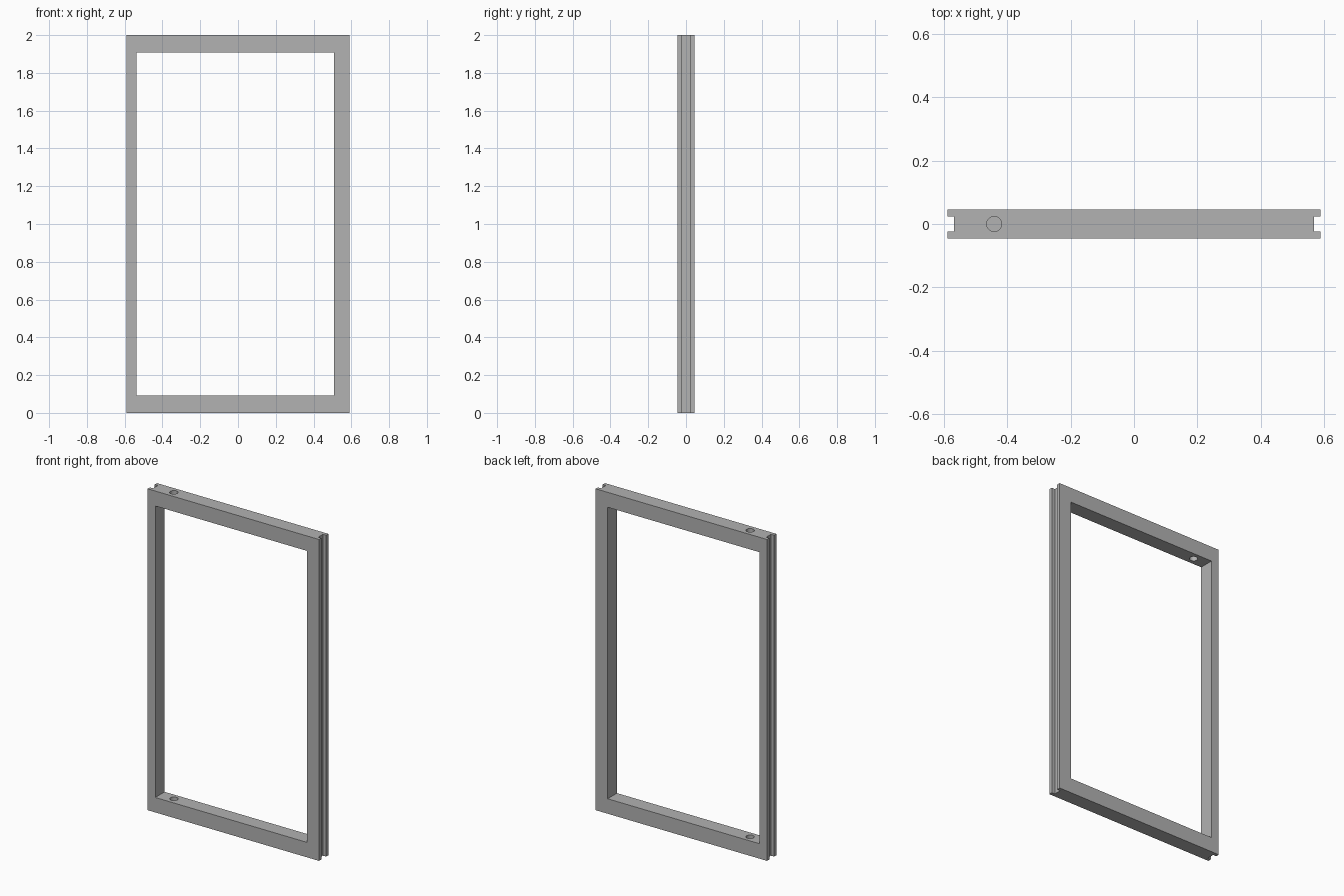
import bpy
import bmesh

if "Cube" in bpy.data.objects:
    bpy.data.objects.remove(bpy.data.objects["Cube"], do_unlink=True)

HALF_W, HALF_D, HEIGHT = 0.59, 0.046, 2.0
GROOVE_HALF, GROOVE_DEPTH = 0.0237, 0.022
OPENING = ((-0.537, 0.507), (0.093, 1.907))   # x range, z range
BORE_X, BORE_FLOOR = -0.442, 0.03

grey = bpy.data.materials.new("plain grey")
grey.use_nodes = True
colour = (0.445, 0.445, 0.445, 1)
grey.diffuse_color = colour
grey.node_tree.nodes["Principled BSDF"].inputs["Base Color"].default_value = colour


def extrude_profile(name, points, z0, z1):
    """Prism from a plan profile."""
    bm = bmesh.new()
    face = bm.faces.new([bm.verts.new((x, y, z0)) for x, y in points])
    result = bmesh.ops.extrude_face_region(bm, geom=[face])
    top = [v for v in result["geom"] if isinstance(v, bmesh.types.BMVert)]
    bmesh.ops.translate(bm, verts=top, vec=(0, 0, z1 - z0))
    bmesh.ops.recalc_face_normals(bm, faces=bm.faces)
    mesh = bpy.data.meshes.new(name)
    bm.to_mesh(mesh)
    bm.free()
    mesh.materials.append(grey)
    obj = bpy.data.objects.new(name, mesh)
    bpy.context.collection.objects.link(obj)
    return obj


def cut(target, cutter):
    """Subtract the cutter, then discard it."""
    cutter.hide_render = True
    mod = target.modifiers.new(cutter.name, "BOOLEAN")
    mod.operation = "DIFFERENCE"
    mod.solver = "EXACT"
    mod.object = cutter
    bpy.context.view_layer.objects.active = target
    bpy.ops.object.modifier_apply(modifier=mod.name)
    bpy.data.objects.remove(cutter, do_unlink=True)


# Slab with a groove along both outer edges
floor_x = HALF_W - GROOVE_DEPTH
right_edge = [(HALF_W, -HALF_D), (HALF_W, -GROOVE_HALF), (floor_x, -GROOVE_HALF),
              (floor_x, GROOVE_HALF), (HALF_W, GROOVE_HALF), (HALF_W, HALF_D)]
profile = right_edge + [(-x, -y) for x, y in right_edge]
frame = extrude_profile("panel_frame", profile, 0, HEIGHT)

# Window opening
(x0, x1), (z0, z1) = OPENING
window = extrude_profile("opening_cutter",
                         [(x0, -0.2), (x1, -0.2), (x1, 0.2), (x0, 0.2)], z0, z1)
cut(frame, window)

# Pivot bore: through the top rail, blind in the bottom rail
bore_top = HEIGHT + 0.1
bpy.ops.mesh.primitive_cylinder_add(
    vertices=48, radius=GROOVE_HALF, depth=bore_top - BORE_FLOOR,
    location=(BORE_X, 0, (bore_top + BORE_FLOOR) / 2))
bore = bpy.context.object
bore.name = "bore_cutter"
bore.data.materials.append(grey)
cut(frame, bore)

# Smooth bore walls, crisp edges elsewhere
bpy.ops.object.select_all(action="DESELECT")
frame.select_set(True)
bpy.context.view_layer.objects.active = frame
bpy.ops.object.shade_smooth_by_angle()
